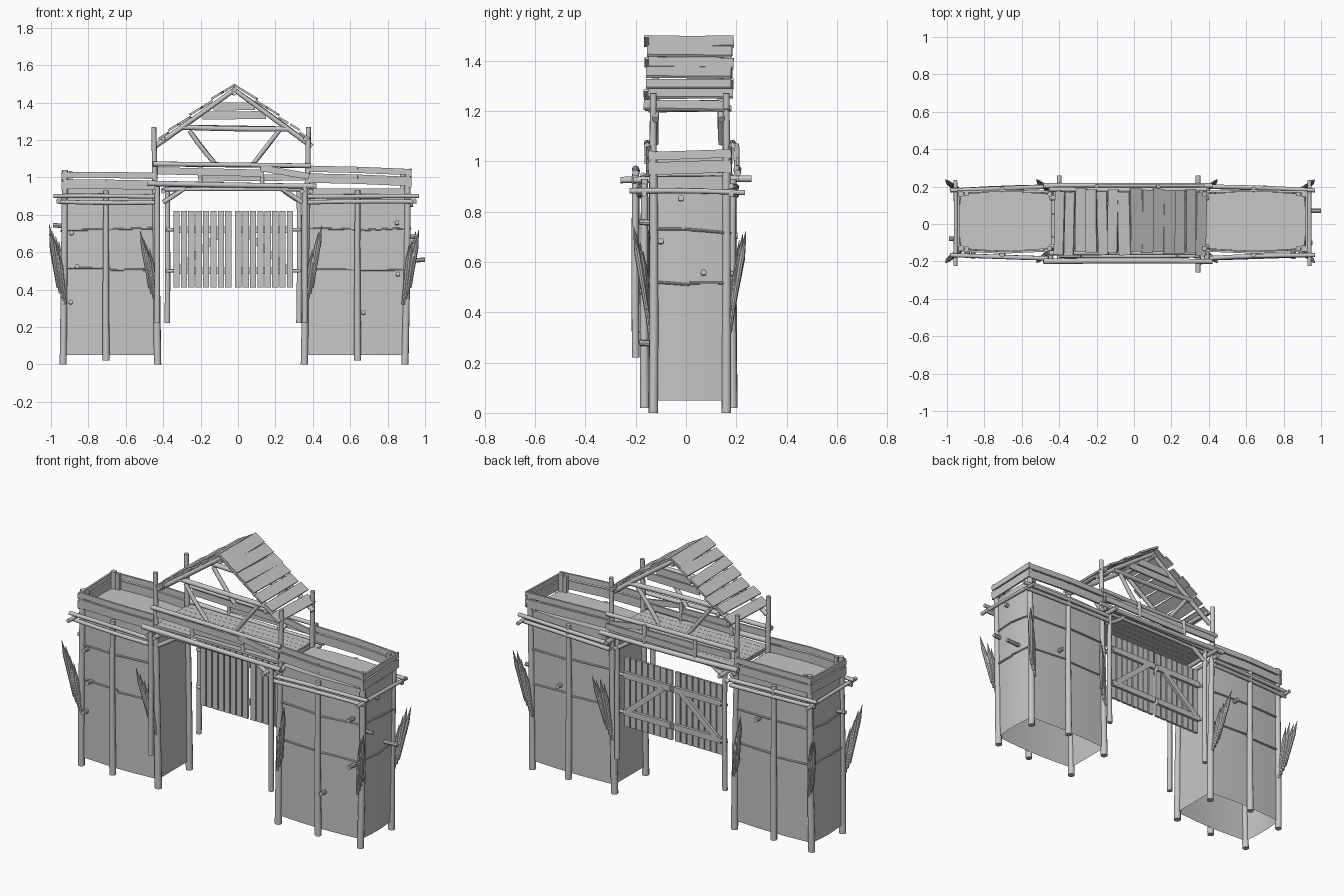
import bpy, bmesh, math, random
from mathutils import Vector as V

if "Cube" in bpy.data.objects:
    bpy.data.objects.remove(bpy.data.objects["Cube"])

random.seed(4)
mat = bpy.data.materials.new("weathered_grey")
mat.diffuse_color = (0.57, 0.57, 0.57, 1)
mat.use_nodes = True
mat.node_tree.nodes["Principled BSDF"].inputs["Base Color"].default_value = mat.diffuse_color


def finish(name, bm):
    bmesh.ops.recalc_face_normals(bm, faces=bm.faces)
    me = bpy.data.meshes.new(name)
    bm.to_mesh(me)
    bm.free()
    me.materials.append(mat)
    ob = bpy.data.objects.new(name, me)
    bpy.context.collection.objects.link(ob)
    return ob


def log(name, a, b, r, r2=None, bend=0.004, sides=10, tip=0):
    """Round timber from a to b with a slight random bend; tip = length of a sharpened end."""
    a, b = V(a), V(b)
    d = (b - a).normalized()
    u = d.orthogonal().normalized()
    w = d.cross(u)
    r2 = r if r2 is None else r2
    off = (u * random.uniform(-1, 1) + w * random.uniform(-1, 1)) * bend
    n = (b - a).length
    stops = [(t, r + (r2 - r) * t) for t in (0, .33, .67, 1)]
    if tip:
        stops = [(0, r), (1 - tip / n, r2), (1, 0.001)]
    bm = bmesh.new()
    rings = []
    for t, rad in stops:
        c = a.lerp(b, t) + off * math.sin(math.pi * t)
        rings.append([bm.verts.new(c + (u * math.cos(k) + w * math.sin(k)) * rad)
                      for k in (2 * math.pi * i / sides for i in range(sides))])
    for p, q in zip(rings, rings[1:]):
        for i in range(sides):
            j = (i + 1) % sides
            bm.faces.new((p[i], p[j], q[j], q[i]))
    bm.faces.new(rings[0])
    bm.faces.new(rings[-1])
    return finish(name, bm)


def board(name, a, b, width, thick, up=(0, 0, 1)):
    """Flat board from a to b; width is measured along up."""
    a, b = V(a), V(b)
    d = (b - a).normalized()
    side = d.cross(V(up)).normalized()
    top = side.cross(d)
    bm = bmesh.new()
    q = [[bm.verts.new(p + side * thick / 2 * i + top * width / 2 * j)
          for i, j in ((-1, -1), (1, -1), (1, 1), (-1, 1))] for p in (a, b)]
    for i in range(4):
        j = (i + 1) % 4
        bm.faces.new((q[0][i], q[0][j], q[1][j], q[1][i]))
    bm.faces.new(q[0])
    bm.faces.new(q[1])
    return finish(name, bm)


YF, YB = -0.13, 0.16                       # front and back corner lines


def outline(xi, xo, grow=0.0, n=6):
    """Slightly bowed rectangle of a tower: front, outer side, back, inner side."""
    s = 1 if xo > xi else -1
    c = [(xi - s * grow, YF - grow), (xo + s * grow, YF - grow),
         (xo + s * grow, YB + grow), (xi - s * grow, YB + grow)]
    bow = [(0, -.014), (s * .012, 0), (0, .012), (0, 0)]
    pts = []
    for k in range(4):
        p, q = c[k], c[(k + 1) % 4]
        for i in range(n):
            t = i / n
            f = math.sin(math.pi * t)
            pts.append((p[0] + (q[0] - p[0]) * t + bow[k][0] * f,
                        p[1] + (q[1] - p[1]) * t + bow[k][1] * f))
    return pts


def tower(side, xi, xo, xi_top, xo_top, xm, lift, rise):
    s = 1 if xo > xi else -1
    # Hide shell, open underneath, and the platform floor
    bm = bmesh.new()
    rings = []
    for z in (0.05, 0.35, 0.65, 0.94):
        t = z / 0.94
        o = outline(xi + (xi_top - xi) * t, xo + (xo_top - xo) * t)
        rings.append([bm.verts.new((x, y, z)) for x, y in o])
    m = len(rings[0])
    for p, q in zip(rings, rings[1:]):
        for i in range(m):
            j = (i + 1) % m
            bm.faces.new((p[i], p[j], q[j], q[i]))
    bm.faces.new(rings[-1])
    finish(side + "_tower_wall", bm)
    # Corner and middle posts
    for y in (YF, YB):
        log(side + "_outer_post", (xo, y, 0), (xo_top, y, 1.04), .019, .016)
        log(side + "_tall_post", (xi, y, 0), (xi_top, y, 1.27), .020, .013)
        ym = y + (-.034 if y < 0 else .026)
        log(side + "_middle_post", (xm, ym, .02), (xm, ym, .93), .019, .014)
    # Thin bands tied round the tower
    for z in (0.51, 0.72):
        t = z / 0.94
        o = outline(xi + (xi_top - xi) * t, xo + (xo_top - xo) * t, .004, 2)
        for k in range(6):
            p, q = o[k], o[(k + 1) % 8]
            z1, z2 = z + random.uniform(-.008, .01), z + random.uniform(-.008, .01)
            log(side + "_band", (*p, z1), (*q, z2), .006, .005, .002, 8)
    # Doubled ring of long logs under the parapet
    for z, e in ((.897, .06), (.866, .045)):
        for y in (-.185, .2):
            log(side + "_ring_log", (xi_top - s * .02, y, z), (xo_top + s * e, y * .9, z + .004), .012, .011)
    log(side + "_ring_side_log", (xo_top + s * .03, -.225, .882), (xo_top + s * .03, .235, .875), .011, .01)
    # Parapet boards on the three outer sides
    for z, w in ((.962, .05), (1.012, .033)):
        zo, zi = z + lift, z + lift + rise
        for y, ym in ((YF - .012, -.153), (YB + .012, .178)):
            mid = (xm, ym, (zo + zi) / 2 + .003)
            board(side + "_parapet_board", (xi_top, y, zi), mid, w, .011)
            board(side + "_parapet_board", mid, (xo_top + s * .015, y, zo), w, .011)
        board(side + "_parapet_end_board", (xo_top + s * .014, YF - .02, zo - .008),
              (xo_top + s * .014, YB + .02, zo + .003), w, .011)
    for y in (YF, YB):
        board(side + "_parapet_stud", (xo_top - s * .03, y, .94), (xo_top - s * .03, y, 1.035), .022, .02, (1, 0, 0))
    # Sharpened stakes fanned at each corner
    for x, lean in ((xo + s * .008, s * .04), (xi + s * .022, s * .045)):
        for y, d in ((YF - .014, -1), (YB + .014, 1)):
            for k in range(4):
                h = random.uniform(.28, .34)
                b0 = V((x + s * (k - 1.5) * .012, y + d * .004 * k, .32 + .03 * k))
                log(side + "_stake", b0, b0 + V((lean + s * (k - 1.5) * .005, d * (.025 + .009 * k), h)),
                    .009, .012, 0, 8, .09)


tower("left", -.43, -.935, -.45, -.925, -.705, 0, -.004)
tower("right", .355, .893, .377, .908, .64, .016, .018)

# Pegs poking out of the walls
for x, y, z, dx, dy in ((-.89, -.12, .70, 0, -1), (-.86, -.13, .52, 0, -1), (-.895, -.12, .33, 0, -1),
                        (.85, -.13, .755, 0, -1), (.855, -.13, .48, 0, -1), (.67, -.13, .275, 0, -1),
                        (.90, .07, .555, 1.1, 0), (.90, -.10, .68, .6, 0), (.90, -.02, .85, .4, 0),
                        (-.93, -.08, .74, -.65, 0), (-.6, .15, .7, 0, 1), (.7, .15, .55, 0, 1)):
    log("wall_peg", (x, y, z), (x + dx * .09, y + dy * .055, z + .004), .012, .012, 0, 8)

# Hanging posts beside the opening
for x in (-.432, .357):
    log("front_hanging_post", (x, -.2, .22), (x, -.2, .95), .015, .014)
for x in (-.378, .326):
    log("gate_post", (x, .175, .22), (x, .175, .95), .015, .013)

# Cross logs, long beams and the deck over the gate
for x, f, e in ((-.445, .21, .21), (-.40, .215, .26), (.342, .26, .26), (.39, .21, .21)):
    log("cross_log", (x, -f, .925), (x, e, .93), .013)
for y in (-.2, .205):
    log("main_beam", (-.485, y, .968), (.42, y, .953), .015, .013)
    log("lower_beam", (-.40, y * .85, .935), (.35, y * .85, .935), .010)
    for x, d in ((-.40, 1), (.345, -1)):
        log("beam_brace", (x, y * .85, .865), (x + d * .12, y * .85, .945), .012)
for i in range(8):
    y = -.13 + i * .041
    board("deck_board", (-.44, y, .962), (.37, y, .960), .040, .014, (0, 1, 0))
for y in (-.155, .185):
    log("upper_rail", (-.455, y, 1.072), (.39, y, 1.062), .013, .012)
    board("rail_board", (-.43, y + .01, 1.035), (.14, y + .01, 1.022), .038, .011)
    board("rail_board", (-.2, y + .02, .995), (.38, y + .02, 1.0), .034, .011)
    board("loose_rail_board", (.12, y - .005, 1.05), (.38, y - .005, 1.005), .034, .011)
    for x in (-.2, .13):
        log("rail_stud", (x, y + .015, .96), (x, y + .015, 1.07), .011)

# Gate leaves with rails, braces and hinges
GY = .147
for x0, out in ((-.345, -1), (-.015, 1)):
    for i in range(8):
        x = x0 + .0165 + i * .0395
        board("gate_plank", (x, GY, .41), (x, GY, .82), .033, .014, (1, 0, 0))
    xa, xb = (x0, x0 + .31) if out < 0 else (x0 + .31, x0)
    for z in (.5, .72):
        board("gate_rail", (xa, GY + .015, z), (xb, GY + .015, z), .035, .016)
        log("gate_hinge", (xa + out * .04, GY + .02, z), (xa - out * .02, GY + .015, z), .009, bend=0)
    board("gate_brace", (xa - out * .03, GY + .016, .51), (xb + out * .05, GY + .016, .71), .032, .016)

# Roof trusses
AX, AZ = -.02, 1.475
for y in (-.12, .14):
    for x, d in ((-.445, -1), (.395, 1)):
        log("rafter", (x, y, 1.165), (AX - d * .01, y, AZ), .014, .012)
        log("truss_brace", (AX + d * .24, y, 1.25), (AX + d * .10, y, 1.07), .012)
    log("tie_beam", (-.31, y, 1.268), (.27, y, 1.258), .014)
for x in (-.40, .36):
    log("eave_beam", (x, -.15, 1.205), (x, .18, 1.21), .012)
log("ridge_beam", (AX, -.14, 1.45), (AX, .16, 1.45), .012)

# Back gable boards
for z, h in ((1.33, .17), (1.378, .11)):
    board("gable_board", (AX - h, .14, z), (AX + h, .14, z + .003), .042, .011)

# Overlapping roof planks on both slopes
for d, ex in ((-1, -.425), (1, .385)):
    slope = V((ex - AX, 0, 1.2 - 1.495))
    n = V((-slope.z * d, 0, abs(slope.x))).normalized()
    for i in range(7):
        c = V((AX, 0, 1.492)) + slope * ((i + .5) / 7) + n * (.004 + .006 * (i % 2))
        j = random.uniform(-.012, .012)
        tilt = slope.normalized() * random.uniform(-.006, .006)
        board("roof_plank", c + V((0, -.16 + j, 0)) - tilt, c + V((0, .178 + j, 0)) + tilt,
              random.uniform(.058, .075), .011, slope.normalized() + n * .08)

# Smooth the round timbers and bowed walls, keep edges sharp
for ob in bpy.data.objects:
    ob.select_set(True)
bpy.context.view_layer.objects.active = bpy.data.objects[0]
bpy.ops.object.shade_smooth_by_angle(angle=math.radians(40))
